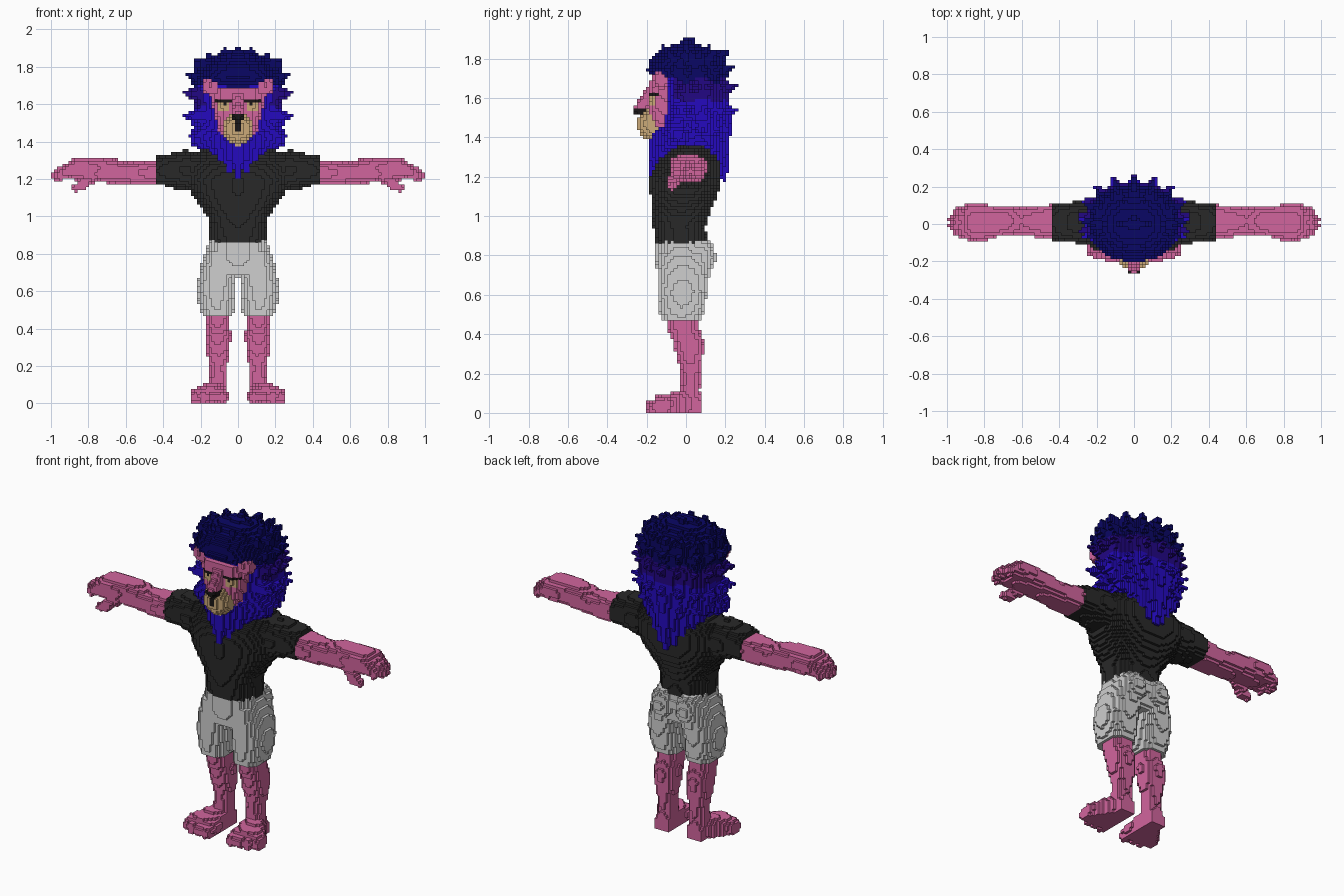
import bpy, math
from mathutils import Vector

V = 2 / 128            # edge length of one cube
cells = {}             # (i, j, k) -> (part, colour); only the +x half, mirrored at the end

COLOURS = {
    "pink skin": (0.64, 0.13, 0.34), "bright blue": (0.018, 0.003, 0.52),
    "navy": (0.003, 0.002, 0.13), "indigo": (0.016, 0.002, 0.23),
    "charcoal": (0.022, 0.022, 0.022), "light grey": (0.62, 0.62, 0.62),
    "tan": (0.60, 0.40, 0.19), "near black": (0.01, 0.008, 0.008)}
mats = {}
for name, c in COLOURS.items():
    mats[name] = bpy.data.materials.new(name)
    mats[name].diffuse_color = (*c, 1)


def fill(part, colour, lo, hi, inside):
    """Fill every cube whose centre passes the test."""
    a = [math.floor(v / V) - 1 for v in lo]
    b = [math.ceil(v / V) + 1 for v in hi]
    for i in range(max(a[0], 0), b[0]):
        for j in range(a[1], b[1]):
            for k in range(max(a[2], 0), b[2]):
                p = ((i + .5) * V, (j + .5) * V, (k + .5) * V)
                if inside(p):
                    cells[i, j, k] = (part, colour(p) if callable(colour) else colour)


def ball(part, colour, c, r):
    fill(part, colour, [c[n] - r[n] for n in range(3)], [c[n] + r[n] for n in range(3)],
         lambda p: sum(((p[n] - c[n]) / r[n]) ** 2 for n in range(3)) < 1)


def loft(part, colour, axis, keys, power=2.3):
    """Rounded sections along an axis: (t, u0, u1, v0, v1)."""
    ua, va = [n for n in range(3) if n != axis]
    lo, hi = [0] * 3, [0] * 3
    for n, a, b in ((axis, 0, 0), (ua, 1, 2), (va, 3, 4)):
        lo[n], hi[n] = min(k[a] for k in keys), max(k[b] for k in keys)

    def inside(p):
        t = p[axis]
        for s, e in zip(keys, keys[1:]):
            if s[0] <= t < e[0]:
                f = (t - s[0]) / (e[0] - s[0])
                u0, u1, v0, v1 = [s[n] + (e[n] - s[n]) * f for n in range(1, 5)]
                u = abs(2 * p[ua] - u0 - u1) / max(u1 - u0, .001)
                v = abs(2 * p[va] - v0 - v1) / max(v1 - v0, .001)
                return u < 1 and v < 1 and u ** power + v ** power < 1
        return False
    fill(part, colour, lo, hi, inside)


def cone(part, colour, a, b, ra, rb):
    """Round-ended taper from a to b."""
    a, b, r = Vector(a), Vector(b), max(ra, rb)
    d = b - a

    def inside(p):
        q = Vector(p) - a
        f = min(1, max(0, q.dot(d) / d.length_squared))
        return (q - d * f).length < ra + (rb - ra) * f
    fill(part, colour, [min(a[n], b[n]) - r for n in range(3)],
         [max(a[n], b[n]) + r for n in range(3)], inside)


SKIN = "pink skin"
# Legs and feet with toes
loft("legs", SKIN, 2, [(.04, .06, .155, -.03, .075), (.12, .06, .155, -.03, .07),
     (.2, .058, .155, -.025, .075), (.28, .042, .17, -.045, .085), (.36, .037, .18, -.065, .09),
     (.43, .043, .17, -.095, .065), (.52, .04, .17, -.1, .065)])
loft("feet", SKIN, 1, [(-.155, .06, .25, -.03, .085), (-.1, .055, .245, -.03, .095),
     (-.04, .055, .205, -.03, .11), (.01, .055, .17, -.03, .12), (.075, .065, .15, -.02, .09)], 3)
for x, y in ((.08, -.18), (.13, -.175), (.18, -.165), (.22, -.145)):
    cone("feet", SKIN, (x, -.1, .045), (x + .006, y, .032), .034, .03)

# Shorts: waist, two legs, seat
loft("shorts", "light grey", 2, [(.69, -.19, .19, -.145, .10), (.8, -.18, .18, -.155, .12),
     (.875, -.155, .155, -.155, .11)])
loft("shorts", "light grey", 2, [(.47, .025, .19, -.13, .08), (.53, .018, .21, -.135, .095),
     (.61, .015, .22, -.14, .105), (.7, .003, .208, -.145, .12), (.82, .0, .175, -.145, .12)])
ball("shorts", "light grey", (.08, .06, .79), (.085, .093, .1))

# Shirt: chest and sleeves
loft("shirt", "charcoal", 2, [(.865, -.152, .152, -.155, .105), (.95, -.152, .152, -.165, .1),
     (1.0, -.165, .165, -.17, .115), (1.06, -.205, .205, -.178, .14), (1.12, -.25, .25, -.18, .165),
     (1.2, -.285, .285, -.18, .18), (1.28, -.285, .285, -.145, .175),
     (1.34, -.24, .24, -.09, .14), (1.37, -.16, .16, -.05, .1)], 2.4)
ball("shirt", "charcoal", (.28, .01, 1.245), (.13, .115, .107))
loft("shirt", "charcoal", 0, [(.25, -.1, .12, 1.13, 1.35), (.33, -.095, .115, 1.16, 1.342),
     (.4, -.09, .11, 1.165, 1.33), (.4375, -.085, .107, 1.165, 1.32)], 2.6)

# Arms, fingers and thumb
loft("arms", SKIN, 0, [(.4375, -.078, .102, 1.168, 1.305), (.52, -.072, .1, 1.165, 1.298),
     (.6, -.062, .09, 1.168, 1.29), (.67, -.066, .098, 1.175, 1.312), (.74, -.07, .095, 1.185, 1.318),
     (.8, -.085, .105, 1.19, 1.315), (.87, -.085, .11, 1.195, 1.312), (.91, -.07, .105, 1.2, 1.3)])
for y, x in ((-.052, .945), (-.012, .972), (.03, .97), (.074, .945)):
    cone("arms", SKIN, (.87, y, 1.262), (x - .03, y * .9, 1.24), .034, .03)
    cone("arms", SKIN, (x - .03, y * .9, 1.24), (x, y * .85, 1.216), .03, .024)
cone("arms", SKIN, (.78, -.045, 1.215), (.83, -.07, 1.17), .035, .03)
cone("arms", SKIN, (.83, -.07, 1.17), (.868, -.075, 1.152), .03, .022)


# Mane in three colour bands
def mane_colour(p):
    z = p[2] + .014 * math.sin(9 * math.atan2(p[0], -p[1]))
    if z > 1.69:
        return "navy"
    return "indigo" if z > 1.585 and p[1] > -.06 else "bright blue"


loft("mane", mane_colour, 2, [(1.3, -.13, .13, -.13, .17), (1.38, -.19, .19, -.15, .195),
     (1.45, -.215, .215, -.13, .205), (1.55, -.235, .235, -.11, .215), (1.67, -.245, .245, -.12, .215),
     (1.7, -.24, .24, -.17, .205), (1.74, -.235, .235, -.2, .2), (1.79, -.21, .21, -.185, .175),
     (1.84, -.165, .165, -.13, .13), (1.87, -.11, .11, -.08, .08), (1.885, -.03, .03, -.03, .03)])
# Spikes around the sides and back: height, reach, rise, start angle, count
for z, reach, rise, start, count in ((1.79, .24, .05, 55, 6), (1.72, .28, .04, 65, 6),
                                     (1.64, .305, .03, 75, 6), (1.54, .3, -.005, 68, 6),
                                     (1.46, .27, -.04, 62, 6)):
    for n in range(count):
        a = math.radians(start + (180 - start) * n / (count - 1))
        sx, sy = math.sin(a), -math.cos(a)
        cone("mane", mane_colour, (.19 * sx, .02 + .14 * sy, z),
             (reach * sx, .02 + reach * .82 * sy, z + rise), .05, .006)
# Crown spikes
for x, y, z in ((.075, 0, 1.915), (0, .03, 1.915), (.16, 0, 1.875), (.05, -.12, 1.87),
                (.12, -.1, 1.85), (.06, .12, 1.87), (.14, .1, 1.85), (.21, .02, 1.83)):
    cone("mane", mane_colour, (x * .75, y * .8, 1.79), (x, y, z), .06, .008)
# Beard at the front and hanging locks at the back
for x, zf, zb in ((0, 1.21, 1.17), (.05, 1.245, 1.2), (.1, 1.3, 1.26), (.15, 1.345, 1.31), (.19, 1.37, 1.35)):
    cone("mane", mane_colour, (x, -.135 + x * .5, 1.41), (x * .9, -.175 + x * .5, zf), .06, .014)
    cone("mane", mane_colour, (x, .175 - x * .5, 1.5), (x * .95, .195 - x * .4, zb + .02), .06, .016)

# Face, muzzle and nose bridge
loft("face", SKIN, 2, [(1.4, -.075, .075, -.17, 0), (1.48, -.11, .11, -.185, 0),
     (1.56, -.13, .13, -.19, 0), (1.64, -.14, .14, -.195, 0), (1.695, -.135, .135, -.19, 0)], 2.8)
ball("face", "tan", (0, -.17, 1.47), (.085, .08, .085))
ball("face", "tan", (0, -.165, 1.425), (.06, .055, .045))
cone("face", SKIN, (0, -.17, 1.64), (0, -.238, 1.54), .035, .032)


# Painted nose, eyes and brows
def repaint(colour, rule):
    for key, (part, old) in list(cells.items()):
        x, y, z = [(n + .5) * V for n in key]
        if part == "face" and y < -.1 and rule(x, y, z):
            cells[key] = (part, colour)


repaint("tan", lambda x, y, z: .045 < x < .105 and 1.565 < z < 1.625)
repaint("near black", lambda x, y, z: .03 < x < .12 and 1.612 < z < 1.628)
repaint("near black", lambda x, y, z: .055 < x < .08 and 1.59 < z < 1.625)
repaint("near black", lambda x, y, z: y < -.18 and 1.46 < z < 1.545 and x < max(.012, (z - 1.475) * .6))

# Ears
ball("ears", SKIN, (.15, -.125, 1.7), (.042, .04, .053))

# Mirror, then skin the outer cube faces of each part
grid = dict(cells)
grid.update({(-1 - i, j, k): v for (i, j, k), v in cells.items()})
SIDES = {(1, 0, 0): ((1, 0, 0), (1, 1, 0), (1, 1, 1), (1, 0, 1)),
         (-1, 0, 0): ((0, 0, 0), (0, 0, 1), (0, 1, 1), (0, 1, 0)),
         (0, 1, 0): ((0, 1, 0), (0, 1, 1), (1, 1, 1), (1, 1, 0)),
         (0, -1, 0): ((0, 0, 0), (1, 0, 0), (1, 0, 1), (0, 0, 1)),
         (0, 0, 1): ((0, 0, 1), (1, 0, 1), (1, 1, 1), (0, 1, 1)),
         (0, 0, -1): ((0, 0, 0), (0, 1, 0), (1, 1, 0), (1, 0, 0))}
for part in ("legs", "feet", "shorts", "shirt", "arms", "mane", "face", "ears"):
    verts, faces, cols = {}, [], []
    for (i, j, k), (owner, colour) in grid.items():
        if owner != part:
            continue
        for d, corners in SIDES.items():
            if (i + d[0], j + d[1], k + d[2]) not in grid:
                faces.append([verts.setdefault((i + a, j + b, k + c), len(verts))
                              for a, b, c in corners])
                cols.append(colour)
    mesh = bpy.data.meshes.new(part)
    mesh.from_pydata([[n * V for n in v] for v in verts], [], faces)
    used = sorted(set(cols))
    for name in used:
        mesh.materials.append(mats[name])
    for poly, name in zip(mesh.polygons, cols):
        poly.material_index = used.index(name)
    bpy.context.collection.objects.link(bpy.data.objects.new(part, mesh))
